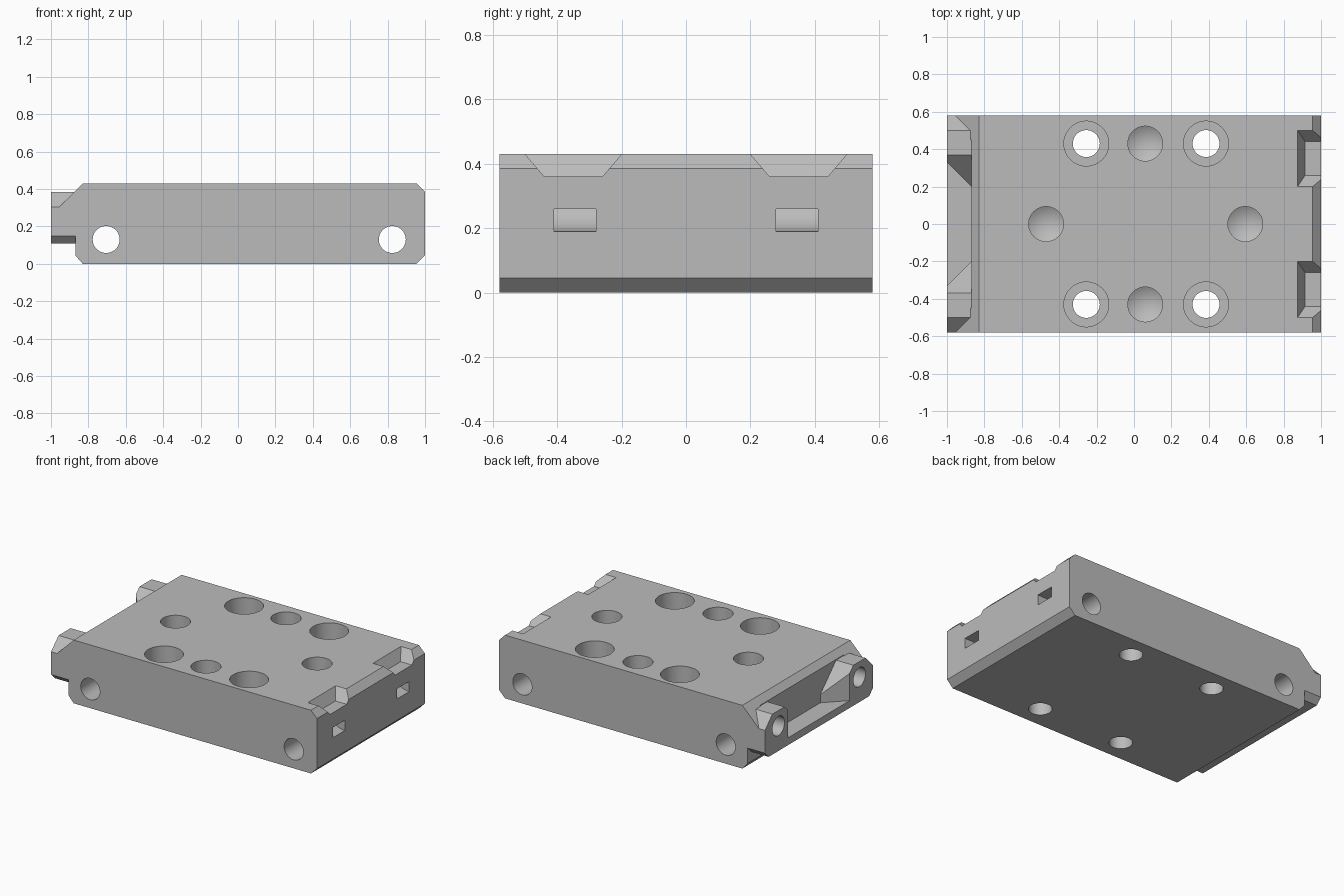
import bpy, bmesh, math
from mathutils import Vector

cube = bpy.data.objects.get("Cube")
if cube:
    bpy.data.objects.remove(cube, do_unlink=True)

grey = bpy.data.materials.new("plain grey")
grey.use_nodes = True
grey.diffuse_color = (0.5, 0.5, 0.5, 1)
grey.node_tree.nodes["Principled BSDF"].inputs["Base Color"].default_value = (0.5, 0.5, 0.5, 1)


def finish(name, bm):
    bmesh.ops.remove_doubles(bm, verts=bm.verts, dist=1e-5)
    bmesh.ops.recalc_face_normals(bm, faces=bm.faces)
    mesh = bpy.data.meshes.new(name)
    bm.to_mesh(mesh)
    bm.free()
    mesh.materials.append(grey)
    obj = bpy.data.objects.new(name, mesh)
    bpy.context.collection.objects.link(obj)
    return obj


def place(axis, u, v, t):
    """Point at t along the axis, with u and v on the other two axes in order."""
    return Vector({"x": (t, u, v), "y": (u, t, v), "z": (u, v, t)}[axis])


def prism(name, points, axis, lo, hi):
    bm = bmesh.new()
    rings = [[bm.verts.new(place(axis, u, v, t)) for u, v in points] for t in (lo, hi)]
    n = len(points)
    for ring in rings:
        bm.faces.new(ring)
    for i in range(n):
        j = (i + 1) % n
        bm.faces.new((rings[0][i], rings[0][j], rings[1][j], rings[1][i]))
    return finish(name, bm)


def drill(name, axis, u, v, steps, segments=48):
    """Turned cutter; steps are (radius, position along the axis)."""
    bm = bmesh.new()
    rings = []
    for r, t in steps:
        ring = []
        for i in range(segments):
            a = math.tau * i / segments
            ring.append(bm.verts.new(place(axis, u + r * math.cos(a), v + r * math.sin(a), t)))
        rings.append(ring)
    for a, b in zip(rings, rings[1:]):
        for i in range(segments):
            j = (i + 1) % segments
            bm.faces.new((a[i], a[j], b[j], b[i]))
    bm.faces.new(rings[0])
    if steps[-1][0] > 0.001:
        bm.faces.new(rings[-1])
    else:
        bmesh.ops.pointmerge(bm, verts=rings[-1], merge_co=place(axis, u, v, steps[-1][1]))
    return finish(name, bm)


def combine(target, tool, operation="DIFFERENCE"):
    mod = target.modifiers.new("combine", "BOOLEAN")
    mod.operation, mod.solver, mod.object = operation, "EXACT", tool
    bpy.context.view_layer.objects.active = target
    bpy.ops.object.modifier_apply(modifier=mod.name)
    bpy.data.objects.remove(tool, do_unlink=True)


W, H, C = 0.58, 0.43, 0.045   # half width, height, edge chamfer

# Chamfered main block
block = prism("mounting_block", [(-0.83, 0), (1 - C, 0), (1, C), (1, H - C), (1 - C, H),
                                 (-0.83, H), (-0.87, 0.39), (-0.87, C)], "y", -W, W)

# Hook bar with two sloped lugs on the end
half = [(0.54, 0.11), (W, 0.15), (W, 0.305), (0.5, 0.385), (0.37, 0.385), (0.2, 0.215)]
bar = prism("hook_bar", half + [(-y, z) for y, z in reversed(half)], "x", -1, -0.8)
combine(block, bar, "UNION")

# Wedges blending the outer lug slopes into the block
for s in (-1, 1):
    wedge = prism("lug_wedge", [(-0.83, H), (-0.955, 0.305), (-0.955, 0.2), (-0.83, 0.2)],
                  "y", *sorted((s * 0.45, s * W)))
    combine(block, wedge, "UNION")

# Recess between the lugs
combine(block, prism("recess", [(-0.87, 0.2), (-1.05, 0.38), (-1.05, -0.38), (-0.87, -0.2)],
                     "z", 0.16, 0.6))

# Cross holes through the sides
for x in (-0.705, 0.825):
    combine(block, drill("cross_hole", "y", x, 0.13, [(0.072, -1), (0.072, 1)]))

for s in (-1, 1):
    # Counterbored screw holes
    for x in (-0.255, 0.385):
        combine(block, drill("screw_hole", "z", x, s * 0.43,
                             [(0.12, 0.6), (0.12, 0.2), (0.072, 0.2), (0.072, -0.2)]))

    # Lug end holes
    combine(block, drill("lug_hole", "x", s * 0.435, 0.28, [(0.065, -1.2), (0.065, -0.75)]))

    # Sloped notches in the opposite end
    bm = bmesh.new()
    for z, x, w in ((0.36, 0.915, 0.09), (0.5, 0.835, 0.21)):
        for y in (-w, w):
            bm.verts.new((x, s * 0.35 + y, z))
            bm.verts.new((1.05, s * 0.35 + y, z))
    bmesh.ops.convex_hull(bm, input=bm.verts)
    combine(block, finish("notch", bm))

    # Curved latch slots below the notches
    arc = [(1 - 0.12 * math.cos(a), 0.31 - 0.12 * math.sin(a))
           for a in (math.radians(25 + 65 * i / 8) for i in range(9))]
    slot = prism("latch_slot", arc + [(1.05, 0.19), (1.05, 0.26)], "y",
                 s * 0.345 - 0.065, s * 0.345 + 0.065)
    combine(block, slot)

# Blind holes with conical bottoms
for x, y in ((-0.47, 0), (0.595, 0), (0.06, 0.43), (0.06, -0.43)):
    combine(block, drill("blind_hole", "z", x, y, [(0.093, 0.6), (0.093, 0.18), (0, 0.125)]))

# Smooth bores, sharp edges
bpy.ops.object.select_all(action="DESELECT")
block.select_set(True)
bpy.context.view_layer.objects.active = block
bpy.ops.object.shade_smooth_by_angle(angle=math.radians(20))
